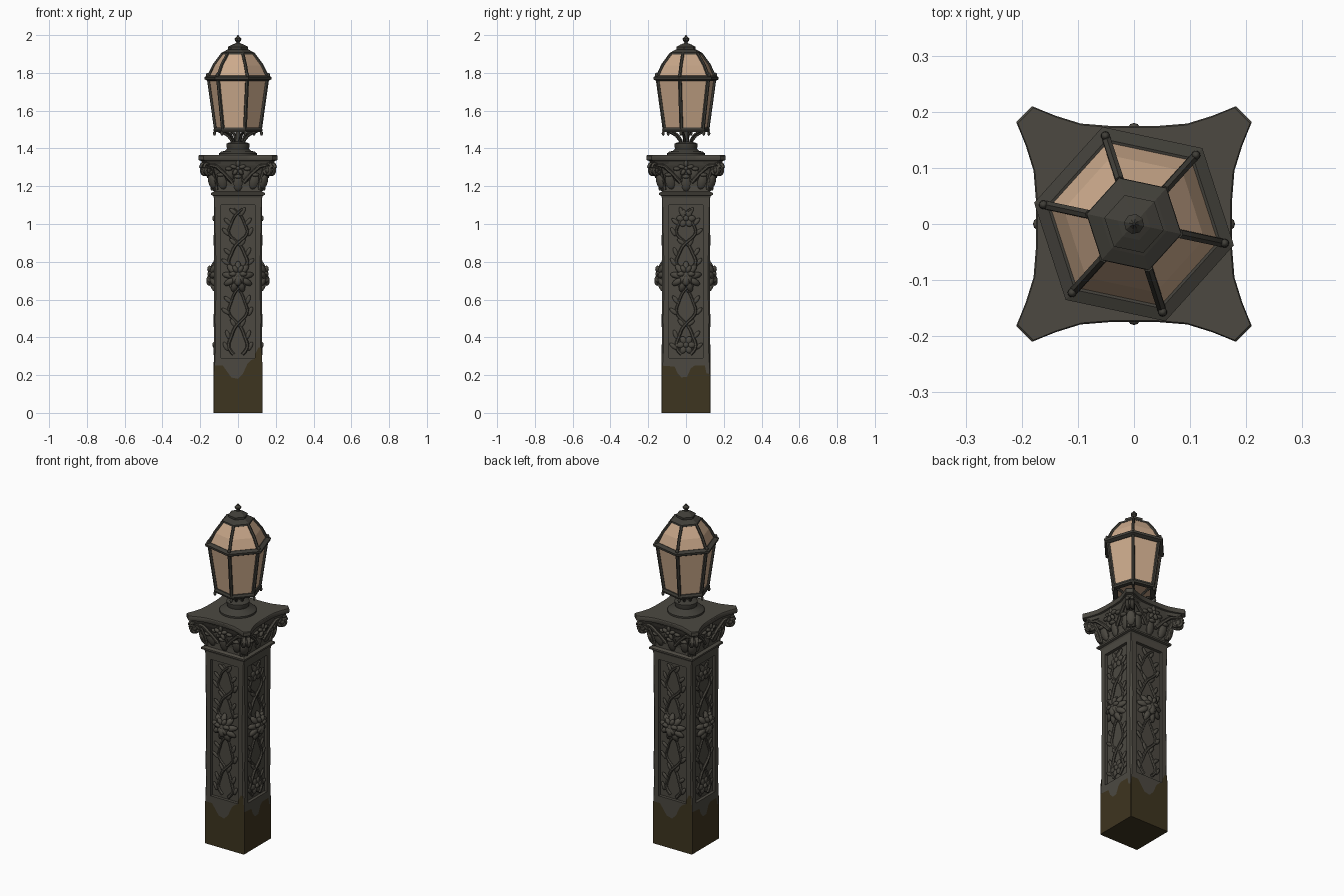
import bpy, bmesh, math, random
from mathutils import Vector, Matrix, Euler

if "Cube" in bpy.data.objects:
    bpy.data.objects.remove(bpy.data.objects["Cube"])

random.seed(4)
TURN = math.radians(-12)          # twist of the six-sided lantern


def material(name, rgb):
    m = bpy.data.materials.new(name)
    m.diffuse_color = (*rgb, 1)
    m.use_nodes = True
    m.node_tree.nodes["Principled BSDF"].inputs["Base Color"].default_value = m.diffuse_color
    return m


STONE = material("weathered stone", (0.072, 0.066, 0.053))
METAL = material("dark metal", (0.052, 0.049, 0.040))
MUD = material("earth stain", (0.048, 0.035, 0.014))
GLASS = material("warm glass", (0.60, 0.40, 0.26))


def finish(name, bm, mat, smooth=None):
    bmesh.ops.remove_doubles(bm, verts=bm.verts, dist=0.00005)
    bmesh.ops.recalc_face_normals(bm, faces=bm.faces)
    me = bpy.data.meshes.new(name)
    for f in bm.faces:
        f.smooth = smooth is not None
    bm.to_mesh(me)
    bm.free()
    if smooth:
        me.set_sharp_from_angle(angle=math.radians(smooth))
    me.materials.append(mat)
    ob = bpy.data.objects.new(name, me)
    bpy.context.collection.objects.link(ob)
    return ob


def face(bm, pts):
    return bm.faces.new([bm.verts.new(p) for p in pts])


def loft(bm, rings, caps=True, closed=False):
    """Skin a stack of equal-length rings of points."""
    vs = [[bm.verts.new(p) for p in r] for r in rings]
    n = len(vs[0])
    for a, b in zip(vs, vs[1:] + (vs[:1] if closed else [])):
        for i in range(n):
            bm.faces.new((a[i], a[(i + 1) % n], b[(i + 1) % n], b[i]))
    if caps and not closed:
        bm.faces.new(vs[0][::-1])
        bm.faces.new(vs[-1])


def ring(r, z, n, rot):
    return [(r * math.cos(rot + math.tau * i / n), r * math.sin(rot + math.tau * i / n), z) for i in range(n)]


def lathe(name, profile, n, mat, rot=TURN, smooth=None, closed=False):
    bm = bmesh.new()
    loft(bm, [ring(r, z, n, rot) for r, z in profile], closed=closed)
    return finish(name, bm, mat, smooth)


def tube(bm, path, rad, n=6, M=Matrix()):
    pts = [M @ Vector(p) for p in path]
    rings = []
    for i, p in enumerate(pts):
        t = (pts[min(i + 1, len(pts) - 1)] - pts[max(i - 1, 0)]).normalized()
        ref = M.to_3x3() @ Vector((0.1, 1, 0.05)) if abs(t.z) < 0.999 else Vector((0, 1, 0))
        a = t.cross(ref).normalized()
        b = t.cross(a)
        r = rad(i / (len(pts) - 1)) if callable(rad) else rad
        rings.append([p + r * (a * math.cos(math.tau * k / n) + b * math.sin(math.tau * k / n)) for k in range(n)])
    loft(bm, rings)


def blob(bm, loc, scale, rot=(0, 0, 0), M=Matrix(), seg=10):
    m = M @ Matrix.LocRotScale(Vector(loc), Euler(rot), Vector(scale))
    bmesh.ops.create_uvsphere(bm, u_segments=seg, v_segments=6, radius=1, matrix=m)


SIDES = [Matrix.Rotation(math.pi / 2 * k, 4, 'Z') for k in range(4)]   # front, right, back, left
SIXTHS = [Matrix.Rotation(TURN + math.tau * k / 6, 4, 'Z') for k in range(6)]

# ---- shaft with worn corners and four sunken panels
H, PW, P0, P1, DEPTH, TOP = 0.128, 0.09, 0.29, 1.10, 0.018, 1.15
levels = [(0.01, .003), (0.25, .004), (0.36, .010), (0.5, .007), (0.62, .011),
          (0.78, .012), (0.9, .008), (1.02, .007), (1.12, .004), (TOP, .003)]
bm = bmesh.new()
for M in SIDES:
    P = lambda u, z, d=H: M @ Vector((u, -d, z))
    for s in (-1, 1):
        face(bm, [P(s * (H - c), z) for z, c in levels] + [P(s * PW, TOP), P(s * PW, P1), P(s * PW, P0), P(s * PW, .01)])
    for a, b in ((0.01, P0), (P1, TOP)):
        face(bm, [P(-PW, a), P(PW, a), P(PW, b), P(-PW, b)])
    rim = [(-PW, P0), (PW, P0), (PW, P1), (-PW, P1)]
    for (a, b), (c, d) in zip(rim, rim[1:] + rim[:1]):
        face(bm, [P(a, b), P(c, d), P(c, d, H - DEPTH), P(a, b, H - DEPTH)])
    face(bm, [P(u, z, H - DEPTH) for u, z in rim])
    for (z0, c0), (z1, c1) in zip(levels, levels[1:]):
        face(bm, [P(H - c0, z0), M @ Vector((H, -H + c0, z0)), M @ Vector((H, -H + c1, z1)), P(H - c1, z1)])
finish("shaft", bm, STONE)

# ---- earth stain: thin skin around the foot with a wavy upper edge
wave_a = [(-.126, .25), (-.08, .25), (-.055, .215), (-.035, .187), (0, .18), (.025, .205), (.05, .26),
          (.07, .28), (.089, .287), (.091, .31), (.108, .345), (.124, .345)]
wave_b = [(-.126, .25), (-.06, .245), (-.045, .21), (-.025, .188), (.005, .19), (.025, .235), (.045, .25),
          (.1, .25), (.108, .21), (.126, .205)]
foot, edge = [], []
for k, M in enumerate(SIDES):
    for u, z in (wave_a, wave_b)[k % 2]:
        foot.append(M @ Vector((u, -H - .0015, 0)))
        edge.append(M @ Vector((u, -H - .0015, z)))
bm = bmesh.new()
loft(bm, [foot, edge], caps=False)
face(bm, foot[::-1])
finish("earth_stain", bm, MUD)

# ---- carved vines, leaves and rosettes in the panels
bm = bmesh.new()
for k, M in enumerate(SIDES):
    for s in (-1, 1):
        for lo, hi in ((0.31, 0.68), (0.76, 1.08)):
            path = []
            for i in range(25):
                t = i / 24
                u = s * ((.048 if k % 2 == 0 else .05) * math.sin(math.tau * (1.0 * t + .08)) + .006 * math.sin(19 * t))
                path.append((u, -.117 - .005 * s * math.cos(math.tau * t), lo + (hi - lo) * t))
            tube(bm, path, lambda t: .0095 - .003 * t, M=M)
            for i in range(2, 24, 4):
                u, d, z = path[i]
                side = 1 if u > 0 else -1
                lean = random.uniform(.3, 1.0) * side
                blob(bm, (max(-.07, min(.07, u + side * .018)), -.118, z + .012), (.011, .007, .026), (0, lean, 0), M, 8)
    if k % 2:
        for z in (0.36, 1.03):
            for j in range(6):
                a = math.tau * j / 6
                blob(bm, (.029 * math.cos(a), -.120, z + .029 * math.sin(a)), (.021, .008, .017), (0, -a, 0), M, 8)
            blob(bm, (0, -.126, z), (.015, .010, .015), M=M)
finish("carved_vines", bm, STONE, 50)

# ---- large leafy boss in the middle of each panel
bm = bmesh.new()
for M in SIDES:
    blob(bm, (0, -.128, .715), (.042, .034, .05), M=M)
    for j in range(9):
        a = math.tau * j / 9 + math.pi / 2
        r = .052
        m = M @ Matrix.Translation((r * math.cos(a), -.133, .72 + r * math.sin(a))) @ Matrix.Rotation(-a, 4, 'Y')
        blob(bm, (0, 0, 0), (.034, .013, .017), (0, 0, .35), m, 8)
    for j in range(6):
        a = math.tau * j / 6
        blob(bm, (.027 * math.cos(a), -.150, .735 + .03 * math.sin(a)), (.022, .013, .013), (0, -a, 0), M, 8)
    blob(bm, (0, -.152, .70), (.020, .016, .028), M=M)
finish("leaf_bosses", bm, STONE, 50)

# ---- capital: collar and flared bell
q = math.sqrt(2)
lathe("capital_bell", [(r * q, z) for r, z in (
    (.128, 1.14), (.132, 1.15), (.143, 1.154), (.143, 1.164), (.127, 1.172), (.125, 1.20), (.130, 1.24),
    (.143, 1.28), (.158, 1.31), (.165, 1.33))], 4, STONE, math.pi / 4)

# ---- capital leaves, flowers and corner scrolls
bm = bmesh.new()
for M in SIDES:
    for u, z, s in ((-.085, 1.225, 1), (0, 1.215, 1), (.085, 1.225, 1), (-.045, 1.26, .9), (.045, 1.26, .9)):
        blob(bm, (u, -.135, z), (.025 * s, .012, .045 * s), (.25, u * 3, 0), M)
        blob(bm, (u * 1.08, -.152, z + .036 * s), (.022 * s, .014, .011), M=M)
    for j in range(5):
        a = math.tau * j / 5 + math.pi / 2
        blob(bm, (.024 * math.cos(a), -.162, 1.295 + .024 * math.sin(a)), (.020, .012, .011), (0, -a, 0), M, 8)
    blob(bm, (0, -.170, 1.295), (.011, .010, .011), M=M)
    D = M @ Matrix.Rotation(math.pi / 4, 4, 'Z')
    path = [(0, -.175, 1.18), (0, -.185, 1.23), (0, -.205, 1.28)]
    for i in range(22):
        a, r = math.pi - .6 - i * .42, .034 - .0011 * i
        path.append((0, -.238 + r * math.cos(a), 1.287 + r * math.sin(a)))
    for off in (-.013, .013):
        tube(bm, [(off, y, z) for _, y, z in path], .011, M=D)
    blob(bm, (0, -.238, 1.287), (.026, .024, .024), M=D)
    blob(bm, (0, -.195, 1.225), (.026, .014, .042), (.3, 0, 0), D)
    for s in (-1, 1):
        tube(bm, [(s * .03, -.145, 1.22), (s * .07, -.155, 1.265), (s * .115, -.165, 1.305), (s * .15, -.172, 1.312),
                  (s * .163, -.172, 1.29), (s * .148, -.172, 1.28)], .010, M=M)
finish("capital_carving", bm, STONE, 50)

# ---- abacus slab with hollow sides and clipped corners
outline = []
for M in SIDES:
    for u, d in ((-.182, .210), (-.14, .193), (-.095, .179), (-.045, .175), (.045, .175), (.095, .179), (.14, .193), (.182, .210)):
        outline.append(M @ Vector((u, -d, 0)))
bm = bmesh.new()
loft(bm, [[(p.x * s, p.y * s, z) for p in outline] for s, z in
          ((.88, 1.318), (.93, 1.334), (.985, 1.337), (1, 1.343), (1, 1.36), (.985, 1.364))])
finish("abacus", bm, STONE, 30)

# ---- lantern foot, stem and curved brackets
lathe("lantern_foot", [(.100, 1.36), (.100, 1.374), (.090, 1.383), (.068, 1.388), (.058, 1.398), (.062, 1.415),
                       (.062, 1.425), (.045, 1.432), (.016, 1.436), (.012, 1.45), (.012, 1.50)], 28, METAL, smooth=40)
bm = bmesh.new()
for M in SIXTHS:
    tube(bm, [(.028, 0, 1.425), (.036, 0, 1.445), (.055, 0, 1.468), (.080, 0, 1.482), (.112, 0, 1.495)], .0075, M=M)
finish("lantern_brackets", bm, METAL, 50)

# ---- glass body and glass roof
lathe("glass_body", [(.117, 1.498), (.157, 1.77)], 6, GLASS)
lathe("glass_roof", [(.157, 1.775), (.128, 1.84), (.082, 1.902)], 6, GLASS)

# ---- rails, corner posts, roof ribs and corner knobs
lathe("bottom_rail", [(.100, 1.488), (.130, 1.488), (.133, 1.498), (.127, 1.511), (.100, 1.511)], 6, METAL, closed=True)
lathe("top_rail", [(.140, 1.755), (.163, 1.757), (.180, 1.765), (.182, 1.778), (.158, 1.786), (.140, 1.782)],
      6, METAL, closed=True)
bm = bmesh.new()
for M in SIXTHS:
    tube(bm, [(.119, 0, 1.495), (.158, 0, 1.765)], .010, M=M)
    tube(bm, [(.159, 0, 1.782), (.129, 0, 1.842), (.082, 0, 1.903)], .0085, M=M)
    blob(bm, (.165, 0, 1.788), (.008, .008, .013), M=M)
    blob(bm, (.127, 0, 1.480), (.008, .008, .013), M=M)
finish("lantern_posts", bm, METAL, 50)

# ---- stepped cap and finial
lathe("lantern_cap", [(.078, 1.892), (.087, 1.898), (.086, 1.908), (.060, 1.922), (.053, 1.925), (.054, 1.938),
                      (.030, 1.950), (.012, 1.957)], 6, METAL)
lathe("finial", [(.013, 1.952), (.008, 1.963), (.017, 1.972), (.018, 1.981), (.009, 1.990), (.002, 2.0)], 8, METAL)
